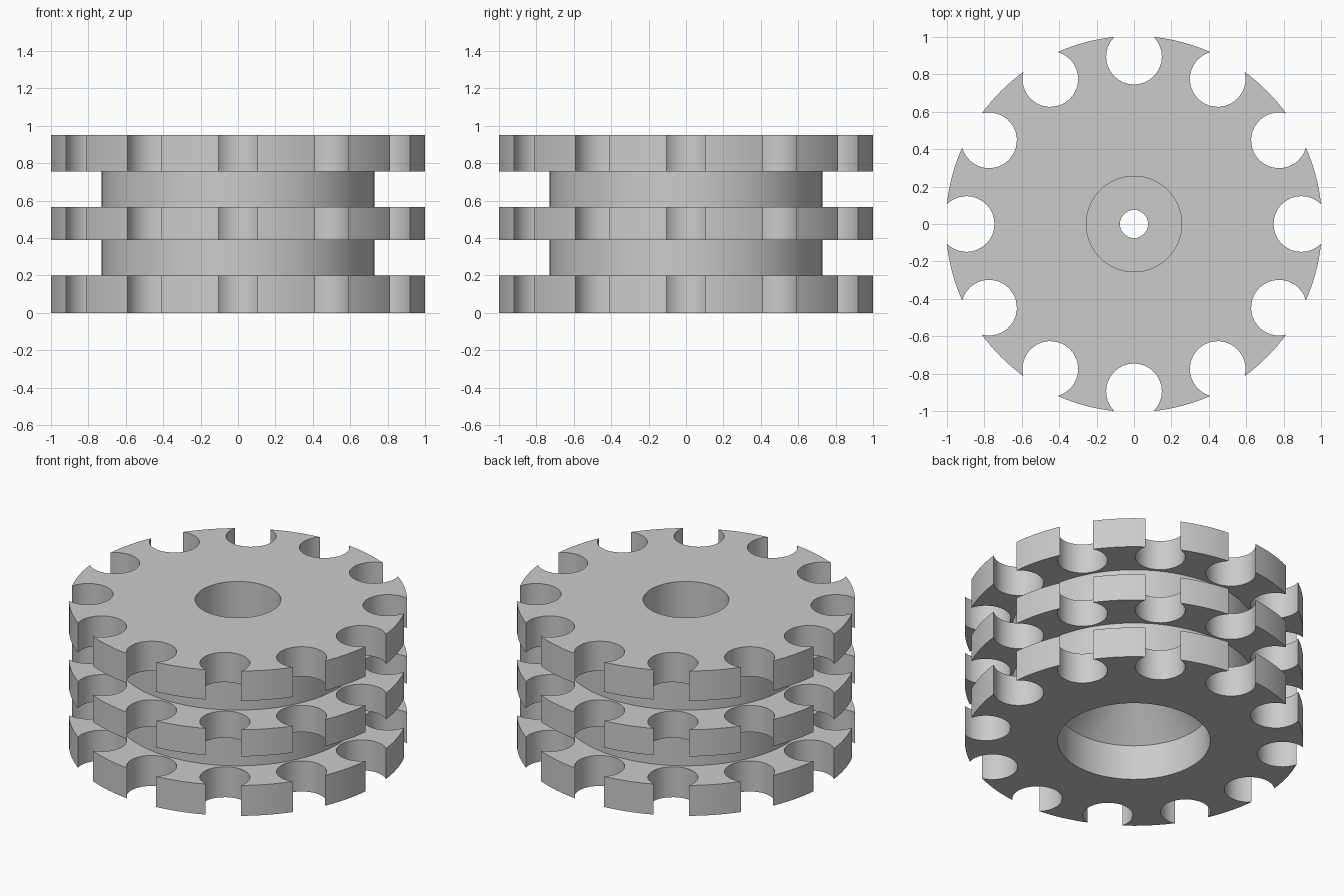
import bpy, bmesh, math

if "Cube" in bpy.data.objects:
    bpy.data.objects.remove(bpy.data.objects["Cube"])

RIM, CORE = 1.0057, 0.73              # outer disc radius, neck radius
NOTCHES, NOTCH_R, NOTCH_D = 12, 0.149, 0.895
BORE, BOTTOM_BORE, PIN = 0.255, 0.453, 0.075
DISCS = [(0.0, 0.2), (0.39, 0.565), (0.755, 0.95)]
BOTTOM_DEPTH, CONE_TOP, LEDGE = 0.23, 0.61, 0.66

bm = bmesh.new()


def circle(r, n=96):
    return [(r * math.cos(2 * math.pi * i / n), r * math.sin(2 * math.pi * i / n)) for i in range(n)]


def notched_outline():
    """Rim arcs alternating with round bites."""
    phi = math.acos((RIM**2 + NOTCH_D**2 - NOTCH_R**2) / (2 * RIM * NOTCH_D))
    start = math.atan2(RIM * math.sin(phi), RIM * math.cos(phi) - NOTCH_D)
    step = 2 * math.pi / NOTCHES
    pts = []
    for k in range(NOTCHES):
        a = k * step
        ca, sa = math.cos(a), math.sin(a)
        # bite, from its lower rim corner round the inside to the upper one
        for i in range(25):
            t = -start - (2 * math.pi - 2 * start) * i / 24
            x, y = NOTCH_D + NOTCH_R * math.cos(t), NOTCH_R * math.sin(t)
            pts.append((x * ca - y * sa, x * sa + y * ca))
        # rim arc up to the next bite
        for i in range(1, 8):
            t = a + phi + (step - 2 * phi) * i / 8
            pts.append((RIM * math.cos(t), RIM * math.sin(t)))
    return pts


def loop(pts, z):
    return [bm.verts.new((x, y, z)) for x, y in pts]


def wall(a, z0, b, z1):
    lo, hi = loop(a, z0), loop(b, z1)
    for i in range(len(lo)):
        j = (i + 1) % len(lo)
        bm.faces.new((lo[i], lo[j], hi[j], hi[i]))


def flat_ring(outer, inner, z):
    edges = []
    for pts in (outer, inner):
        v = loop(pts, z)
        edges += [bm.edges.new((v[i - 1], v[i])) for i in range(len(v))]
    bmesh.ops.triangle_fill(bm, edges=edges, use_beauty=True, normal=(0, 0, 1))


teeth, neck = notched_outline(), circle(CORE)
bore, lower_bore, pin = circle(BORE), circle(BOTTOM_BORE), circle(PIN)

# notched discs
for n, (z0, z1) in enumerate(DISCS):
    wall(teeth, z0, teeth, z1)
    flat_ring(teeth, lower_bore if n == 0 else neck, z0)
    flat_ring(teeth, bore if n == 2 else neck, z1)
# necks between discs
for lower, upper in zip(DISCS, DISCS[1:]):
    wall(neck, lower[1], neck, upper[0])
# lower bore with conical end, pin hole, ledge and upper bore
wall(lower_bore, 0, lower_bore, BOTTOM_DEPTH)
wall(lower_bore, BOTTOM_DEPTH, pin, CONE_TOP)
wall(pin, CONE_TOP, pin, LEDGE)
flat_ring(bore, pin, LEDGE)
wall(bore, LEDGE, bore, DISCS[2][1])

bmesh.ops.remove_doubles(bm, verts=bm.verts, dist=1e-5)
bmesh.ops.recalc_face_normals(bm, faces=bm.faces)
mesh = bpy.data.meshes.new("notched_rotor")
bm.to_mesh(mesh)
bm.free()

grey = bpy.data.materials.new("plain_grey")
grey.diffuse_color = (0.6, 0.6, 0.6, 1)
grey.use_nodes = True
grey.node_tree.nodes["Principled BSDF"].inputs["Base Color"].default_value = grey.diffuse_color
mesh.materials.append(grey)
rotor = bpy.data.objects.new("notched_rotor", mesh)
bpy.context.collection.objects.link(rotor)
bpy.context.view_layer.objects.active = rotor
rotor.select_set(True)
bpy.ops.object.shade_smooth_by_angle(angle=math.radians(30))
